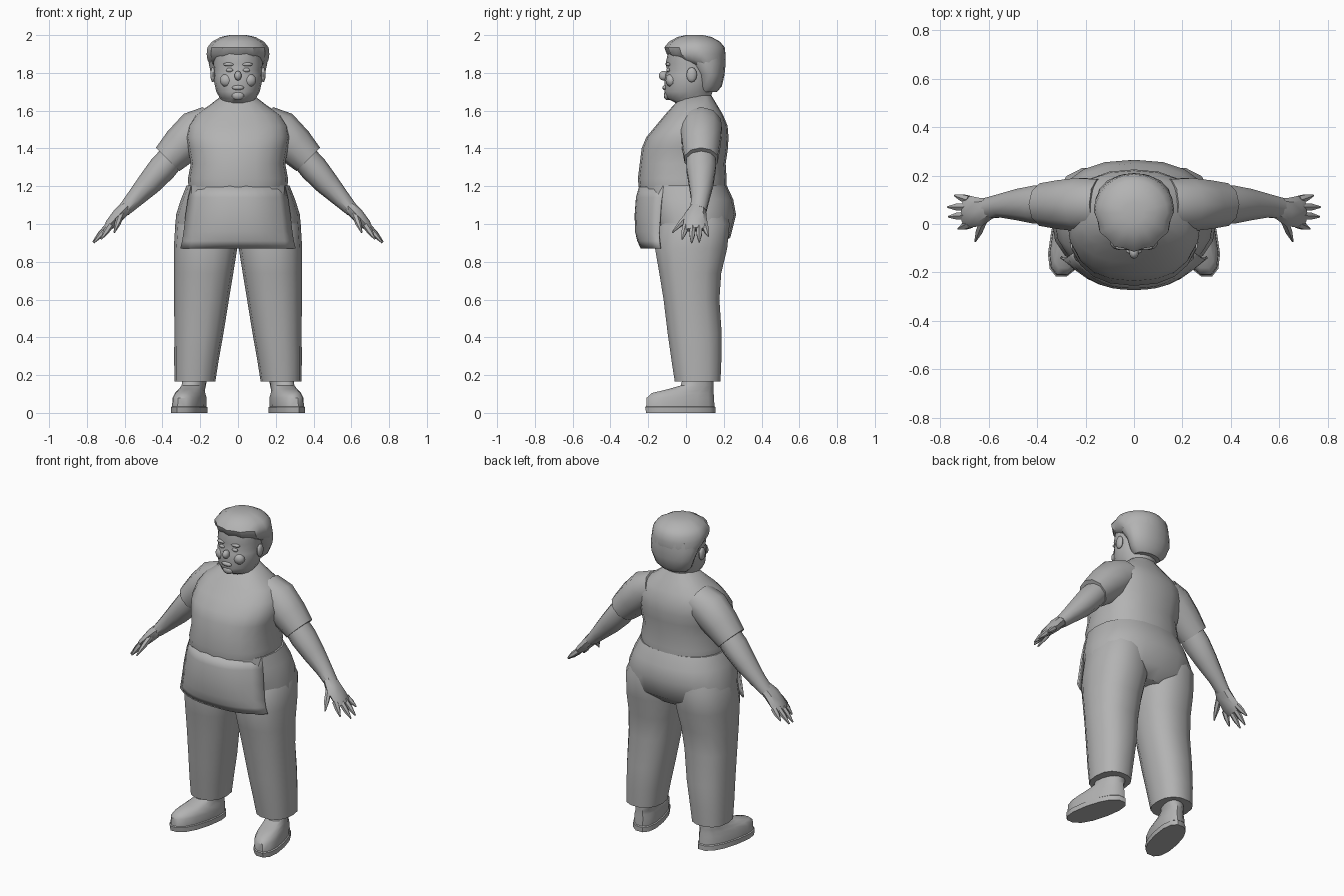
import bpy, bmesh, math
from mathutils import Vector

grey = bpy.data.materials.new("plain grey")
grey.diffuse_color = (0.45, 0.45, 0.45, 1)


def finish(name, bm, mirror=False, angle=40):
    """Turn a bmesh into a shaded object, optionally mirrored across x."""
    bmesh.ops.recalc_face_normals(bm, faces=bm.faces)
    me = bpy.data.meshes.new(name)
    bm.to_mesh(me)
    bm.free()
    me.materials.append(grey)
    ob = bpy.data.objects.new(name, me)
    bpy.context.collection.objects.link(ob)
    bpy.ops.object.select_all(action='DESELECT')
    ob.select_set(True)
    bpy.context.view_layer.objects.active = ob
    bpy.ops.object.shade_smooth_by_angle(angle=math.radians(angle))
    if mirror:
        ob.modifiers.new("Mirror", 'MIRROR').use_mirror_merge = False
    return ob


def skin(name, rings, mirror=False, angle=40):
    """Bridge equal-length point rings and cap both ends."""
    bm = bmesh.new()
    loops = [[bm.verts.new(p) for p in r] for r in rings]
    n = len(loops[0])
    for a, b in zip(loops, loops[1:]):
        for i in range(n):
            j = (i + 1) % n
            bm.faces.new((a[i], a[j], b[j], b[i]))
    bm.faces.new(loops[0][::-1])
    bm.faces.new(loops[-1])
    return finish(name, bm, mirror, angle)


def stack(name, levels, n=16, power=0.85, mirror=False, shear=0, tuft=0):
    """Level rings given as (z, centre x, half width, front y, back y)."""
    rings = []
    for z, cx, hw, yf, yb in levels:
        ring = []
        for i in range(n):
            a = 2 * math.pi * i / n
            c, s = math.cos(a), math.sin(a)
            k = 1 - tuft * (i % 2) * (s < 0.2)
            x = math.copysign(abs(c) ** power, c) * hw * k
            y = (yf + yb) / 2 + math.copysign(abs(s) ** power, s) * (yb - yf) / 2 * k
            ring.append((cx + x - shear * y, y, z))
        rings.append(ring)
    return skin(name, rings, mirror)


def limb(name, path, n=10, mirror=True):
    """Tube through (point, radius in the xz plane, radius in y)."""
    rings = []
    pts = [Vector(p[0]) for p in path]
    for i, (_, ru, rv) in enumerate(path):
        d = (pts[min(i + 1, len(pts) - 1)] - pts[max(i - 1, 0)]).normalized()
        u = Vector((0, 1, 0)).cross(d).normalized()
        v = d.cross(u)
        rings.append([pts[i] + u * ru * math.cos(t) + v * rv * math.sin(t)
                      for t in (2 * math.pi * k / n for k in range(n))])
    return skin(name, rings, mirror)


def ball(name, loc, size, mirror=False):
    bm = bmesh.new()
    bmesh.ops.create_uvsphere(bm, u_segments=10, v_segments=6, radius=1)
    for v in bm.verts:
        v.co = Vector([v.co[i] * size[i] + loc[i] for i in range(3)])
    return finish(name, bm, mirror, 60)


# Shirt body, with a small overhang at the hem
stack("shirt", [
    (1.195, 0, .262, -.25, .215), (1.24, 0, .265, -.255, .215),
    (1.32, 0, .25, -.245, .21), (1.40, 0, .265, -.235, .222),
    (1.46, 0, .275, -.21, .225), (1.52, 0, .265, -.16, .22),
    (1.58, 0, .225, -.11, .195), (1.63, 0, .15, -.065, .165),
    (1.68, 0, .085, -.02, .135)], n=20)

# Sleeves and arms
limb("sleeve", [((.14, .08, 1.53), .10, .11), ((.22, .08, 1.49), .115, .115),
                ((.30, .08, 1.415), .105, .105), ((.372, .08, 1.342), .088, .092)])
limb("arm", [((.33, .08, 1.375), .07, .08), ((.40, .08, 1.295), .075, .082),
             ((.47, .08, 1.215), .065, .068), ((.55, .075, 1.13), .047, .05),
             ((.605, .065, 1.072), .035, .045)])
limb("palm", [((.59, .065, 1.09), .034, .043), ((.63, .05, 1.05), .035, .058),
              ((.675, .05, 1.00), .028, .065), ((.70, .052, .97), .017, .06)], n=8)

# Fingers and thumb
for label, root, tip in (("index", (.675, 0, .995), (.725, -.02, .92)),
                         ("middle", (.69, .035, .985), (.765, .03, .90)),
                         ("ring", (.69, .07, .985), (.768, .07, .905)),
                         ("little", (.68, .1, .99), (.74, .118, .935)),
                         ("thumb", (.62, .015, 1.05), (.655, -.072, .955))):
    a, b = Vector(root), Vector(tip)
    limb(label + "_finger", [(a, .018, .018), (a.lerp(b, .5), .016, .016),
                             (b, .004, .004)], n=6)

# Trousers: hips and legs
stack("trouser_hips", [
    (.87, 0, .19, -.11, .17), (.93, 0, .335, -.165, .235),
    (1.05, 0, .328, -.215, .265), (1.13, 0, .302, -.23, .25),
    (1.205, 0, .272, -.24, .215)], n=20)
stack("trouser_leg", [
    (.165, .228, .108, -.062, .185), (.28, .22, .118, -.08, .19),
    (.42, .207, .13, -.10, .192), (.60, .193, .145, -.122, .18),
    (.74, .182, .157, -.145, .19), (.87, .172, .168, -.168, .222),
    (1.0, .168, .164, -.15, .235), (1.12, .14, .13, -.1, .2)], n=14, mirror=True)

# Apron: curved sheet over the belly with flared lower corners
bm = bmesh.new()
cols = 12
rows = []
for z, hw, mid, edge in ((1.20, .25, -.248, -.12), (1.14, .265, -.265, -.13),
                         (1.05, .278, -.272, -.14), (.96, .288, -.27, -.145),
                         (.91, .296, -.258, -.145), (.87, .306, -.24, -.14)):
    us = [2 * i / cols - 1 for i in range(cols + 1)]
    rows.append([bm.verts.new((u * hw, mid + (edge - mid) * abs(u) ** 2.6, z)) for u in us])
for a, b in zip(rows, rows[1:]):
    for i in range(cols):
        bm.faces.new((a[i], b[i], b[i + 1], a[i + 1]))
apron = finish("apron", bm)
apron.modifiers.new("Thickness", 'SOLIDIFY').thickness = .01

# Shoes: sole and upper, toes turned outwards
stack("shoe_sole", [(0, .252, .083, -.215, .16), (.03, .252, .083, -.22, .16),
                    (.035, .252, .076, -.215, .155)], n=14, mirror=True, shear=.22)
stack("shoe_upper", [(.03, .252, .077, -.215, .155), (.08, .25, .077, -.212, .152),
                     (.105, .25, .068, -.185, .15), (.125, .25, .062, -.10, .148),
                     (.145, .247, .06, -.03, .148), (.21, .24, .062, -.01, .142)],
      n=14, mirror=True, shear=.22)

# Head and face
stack("head", [
    (1.60, 0, .085, -.03, .12), (1.645, 0, .085, -.06, .125),
    (1.665, 0, .095, -.105, .13), (1.70, 0, .115, -.115, .14),
    (1.75, 0, .126, -.113, .15), (1.79, 0, .128, -.112, .15),
    (1.815, 0, .126, -.10, .15), (1.85, 0, .13, -.108, .15),
    (1.93, 0, .125, -.09, .16)], power=1)
ball("nose", (0, -.118, 1.785), (.02, .026, .026))
ball("lips", (0, -.112, 1.722), (.034, .013, .013))
ball("chin", (0, -.098, 1.68), (.035, .02, .025))
ball("cheek", (.06, -.078, 1.76), (.038, .03, .035), True)
ball("eye", (.045, -.094, 1.815), (.02, .01, .011), True)
ball("brow", (.048, -.094, 1.845), (.032, .014, .01), True)
ball("ear", (.133, .03, 1.79), (.014, .028, .04), True)

# Hair: low at the nape, full tufted crown overhanging the forehead
stack("hair_back", [
    (1.70, 0, .085, .06, .165), (1.73, 0, .118, .055, .19),
    (1.79, 0, .142, .05, .204), (1.85, 0, .155, .0, .21),
    (1.90, 0, .15, -.03, .208)], power=1)
stack("hair_crown", [
    (1.845, 0, .15, .0, .205), (1.87, 0, .162, -.06, .21),
    (1.90, 0, .166, -.102, .209), (1.935, 0, .162, -.115, .205),
    (1.965, 0, .138, -.09, .18), (1.99, 0, .092, -.045, .135),
    (2.0, 0, .045, 0, .09)], n=24, power=1, tuft=.06)
